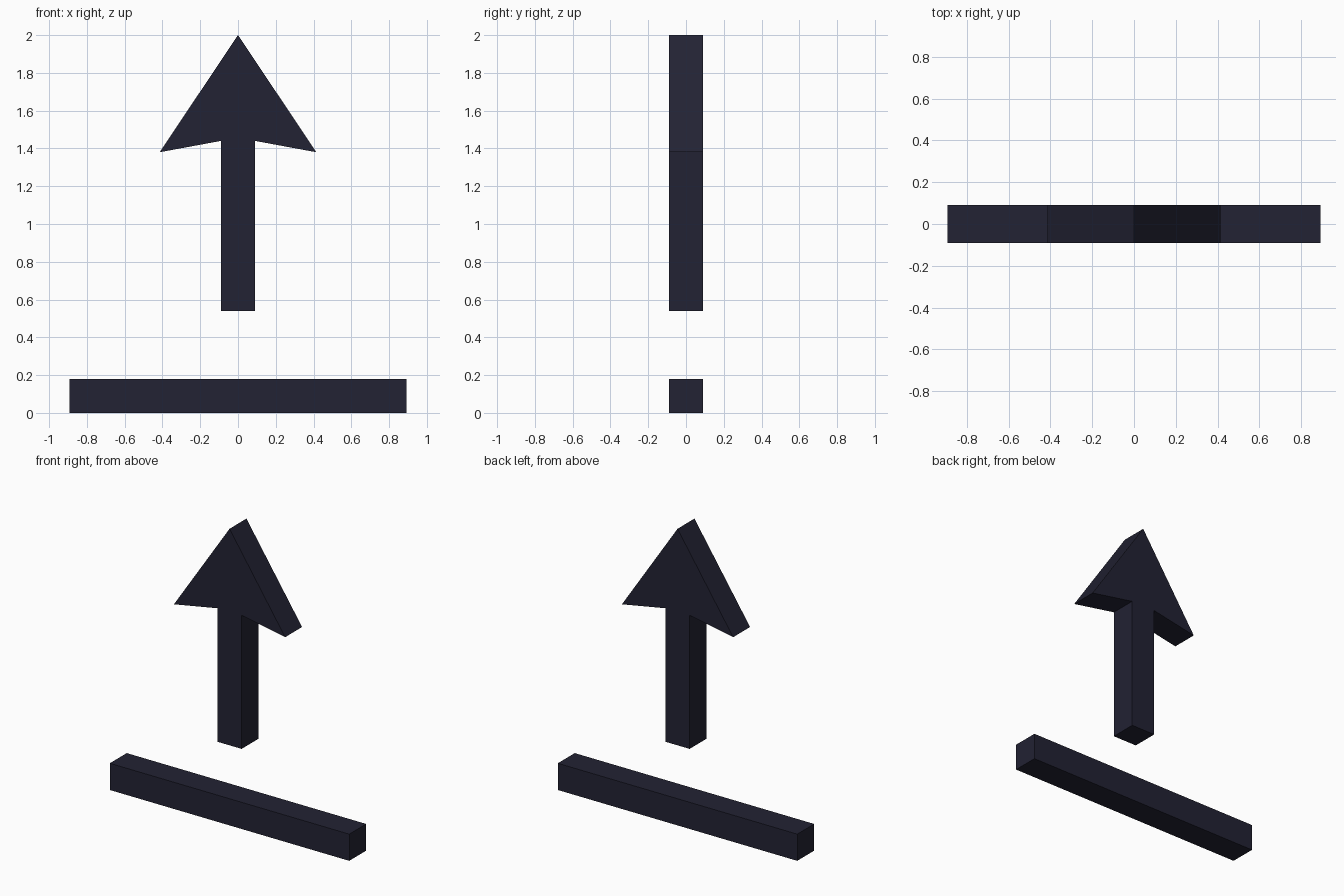
import bpy
import bmesh

cube = bpy.data.objects.get("Cube")
if cube:
    bpy.data.objects.remove(cube, do_unlink=True)

DEPTH = 0.18

# Single dark navy material
navy = bpy.data.materials.new("dark_navy")
navy.use_nodes = True
color = (0.016, 0.016, 0.033, 1)
navy.diffuse_color = color
navy.node_tree.nodes["Principled BSDF"].inputs["Base Color"].default_value = color


def mirrored_plate(name, half):
    """Extrude a profile, given by its +x half, through the depth."""
    outline = half + [(-x, z) for x, z in reversed(half) if x > 0]
    bm = bmesh.new()
    face = bm.faces.new([bm.verts.new((x, -DEPTH / 2, z)) for x, z in outline])
    result = bmesh.ops.extrude_face_region(bm, geom=[face])
    moved = [g for g in result["geom"] if isinstance(g, bmesh.types.BMVert)]
    bmesh.ops.translate(bm, vec=(0, DEPTH, 0), verts=moved)
    bmesh.ops.recalc_face_normals(bm, faces=bm.faces)
    mesh = bpy.data.meshes.new(name)
    bm.to_mesh(mesh)
    bm.free()
    mesh.materials.append(navy)
    obj = bpy.data.objects.new(name, mesh)
    bpy.context.collection.objects.link(obj)
    return obj


# Arrow: square shaft with a swept-back head
mirrored_plate("up_arrow", [(0.09, 0.54), (0.09, 1.44), (0.415, 1.38), (0, 2.0)])

# Flat bar below the arrow
mirrored_plate("base_bar", [(0.893, 0), (0.893, DEPTH)])
